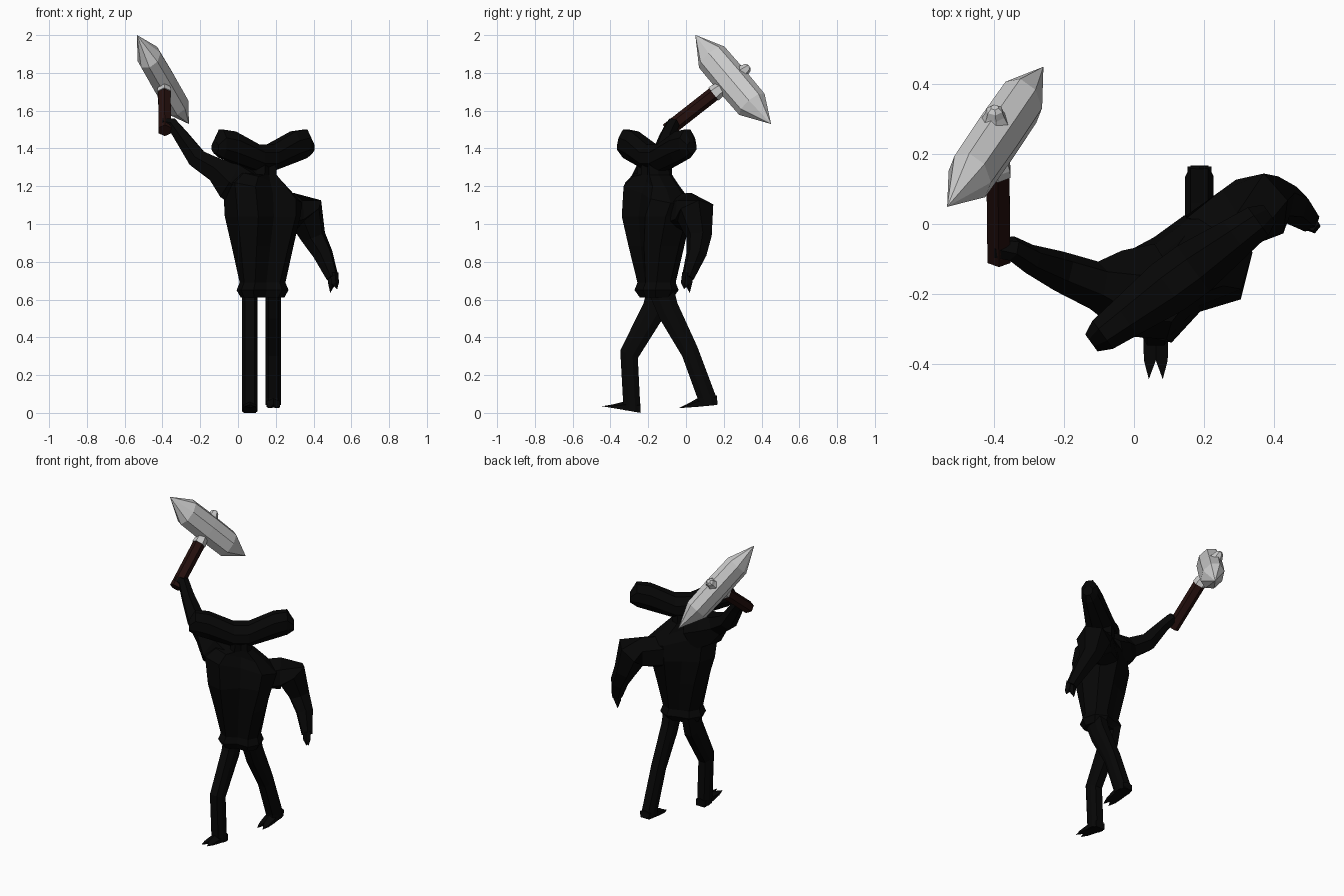
import bpy, bmesh, math
from mathutils import Vector as V

if "Cube" in bpy.data.objects:
    bpy.data.objects.remove(bpy.data.objects["Cube"])


def material(name, col):
    m = bpy.data.materials.new(name)
    m.diffuse_color = (*col, 1)
    m.use_nodes = True
    m.node_tree.nodes["Principled BSDF"].inputs["Base Color"].default_value = m.diffuse_color
    return m


BLACK = material("black", (0.002, 0.002, 0.002))
BROWN = material("dark_wood", (0.018, 0.005, 0.004))


def loft(name, rings, mat=None):
    """Skin a list of equal-sized vertex rings; one-point rings become tips."""
    bm = bmesh.new()
    loops = [[bm.verts.new(p) for p in r] for r in rings]
    for a, b in zip(loops, loops[1:]):
        n = max(len(a), len(b))
        for i in range(n):
            j = (i + 1) % n
            if len(a) == 1:
                bm.faces.new((a[0], b[j], b[i]))
            elif len(b) == 1:
                bm.faces.new((a[i], a[j], b[0]))
            else:
                bm.faces.new((a[i], a[j], b[j], b[i]))
    for end in (loops[0], loops[-1]):
        if len(end) > 2:
            bm.faces.new(end)
    bmesh.ops.recalc_face_normals(bm, faces=bm.faces)
    me = bpy.data.meshes.new(name)
    bm.to_mesh(me)
    bm.free()
    ob = bpy.data.objects.new(name, me)
    bpy.context.collection.objects.link(ob)
    if mat:
        me.materials.append(mat)
    return ob


def ring(c, u, v, n=6, off=0.5):
    """Regular n-gon around c spanned by half-axes u and v."""
    return [V(c) + V(u) * math.cos(2 * math.pi * (i + off) / n)
            + V(v) * math.sin(2 * math.pi * (i + off) / n) for i in range(n)]


def limb(name, path, mat=BLACK, n=6):
    """Tube through (point, radius) stations, mitred at the joints."""
    pts = [V(p) for p, r in path]
    rings = []
    for i, (p, r) in enumerate(path):
        d = (pts[min(i + 1, len(pts) - 1)] - pts[max(i - 1, 0)]).normalized()
        u = V((1, 0.3, 0.2)).cross(d).normalized()
        rings.append([p] if r == 0 else ring(p, u * r, d.cross(u) * r, n))
    return loft(name, rings, mat)


# Torso and neck: twisted rings with a crease down the chest
SECTION = [(1, .45), (.55, 1), (0, .95), (-.55, 1), (-1, .45),
           (-1, -.45), (-.6, -1), (0, -.78), (.6, -1), (1, -.45)]
torso = []
for z, hu, hv, yaw, tilt in [(.61, .11, .075, 14, 0), (.65, .13, .1, 16, 0),
                             (.69, .115, .085, 18, 0), (.88, .155, .12, 26, 0),
                             (1.04, .195, .145, 32, 0), (1.165, .215, .125, 34, -.25),
                             (1.225, .15, .09, 35, -.3), (1.26, .065, .075, 35, 0),
                             (1.34, .055, .075, 35, 0)]:
    c, s = math.cos(math.radians(yaw)), math.sin(math.radians(yaw))
    torso.append([V((.13 + c * u * hu - s * v * hv, -.155 + s * u * hu + c * v * hv,
                     z + tilt * u * hu)) for u, v in SECTION])
loft("torso", torso, BLACK)

# Wide saddle-shaped head, lofted sideways
axis, side = V((.81, .59, 0)), V((-.59, .81, 0))
half = [(.315, 1.435, 1.375, .03), (.275, 1.5, 1.35, .05), (.195, 1.49, 1.325, .06),
        (.045, 1.42, 1.28, .08)]
stations = [(-s, a, b, w) for s, a, b, w in half] + half[::-1]
loft("head", [ring(V((.133, -.155, (a + b) / 2)) + axis * s, side * w * 1.08,
                   V((0, 0, (a - b) / 2 * 1.08)), 8) for s, a, b, w in stations], BLACK)

# Arms
limb("raised_arm", [((.06, -.17, 1.18), .12), ((-.04, -.19, 1.235), .115),
                    ((-.115, -.175, 1.285), .07), ((-.215, -.135, 1.345), .058),
                    ((-.3, -.1, 1.465), .042), ((-.35, -.07, 1.53), .036),
                    ((-.4, -.07, 1.53), .03)])
limb("lowered_arm", [((.2, -.05, 1.06), .1), ((.3, .02, 1.065), .1),
                     ((.36, .05, 1.06), .105), ((.4, .07, .93), .068),
                     ((.45, .055, .84), .055), ((.5, .01, .715), .034)])
# Hand with two pointed fingers
for k, tip in enumerate([(.488, .02, .635), (.525, -.01, .655)]):
    limb(f"finger_{k + 1}", [((.495 + .012 * k, .015 - .012 * k, .74), .024),
                             ((.495 + .018 * k, .012 - .018 * k, .685), .022), (tip, 0)], n=5)


# Legs: each station is (z front, y front, z back, y back)
def leg(name, cx, path):
    rings = []
    for zf, yf, zb, yb in path:
        rings.append([V((cx + dx, yf + (yb - yf) * t, zf + (zb - zf) * t)) for dx, t in
                      [(-.025, 0), (.025, 0), (.041, .3), (.041, .7),
                       (.025, 1), (-.025, 1), (-.041, .7), (-.041, .3)]])
    loft(name, rings, BLACK)


def foot(name, cx, heel, front, tip):
    """Two pointed toes growing out of the ankle; points are (y, z)."""
    for sgn, label in ((-1, "left"), (1, "right")):
        rings = []
        for t, w, h in ((0, .036, .045), (.55, .034, .018)):
            y = front[0] + (tip[0] - front[0]) * t
            z = front[1] + (tip[1] - front[1]) * t
            rings.append([V((cx + x, y, z + dz)) for x, dz in
                          [(0, 0), (sgn * w, 0), (sgn * w, h * .6), (0, h)]])
        sole = [V((cx + x, heel[0], heel[1] + dz)) for x, dz in
                [(0, 0), (sgn * .032, 0), (sgn * .034, .04), (0, .05)]]
        loft(f"{name}_{label}_toe", [sole] + rings + [[V((cx + sgn * .02, *tip))]], BLACK)


leg("front_leg", .0625, [(.64, -.21, .64, -.08), (.58, -.225, .52, -.11), (.33, -.348, .29, -.255),
                         (.06, -.333, .05, -.243), (.015, -.33, .003, -.24)])
foot("front_foot", .0625, (-.24, 0), (-.325, .015), (-.445, .035))
leg("back_leg", .1875, [(.64, -.2, .64, -.06), (.5, -.14, .58, -.045), (.3, -.02, .35, .06),
                        (.08, .06, .07, .165), (.04, .06, .045, .168)])
foot("back_foot", .1875, (.165, .042), (.06, .032), (-.04, .025))

# Pick-hammer: handle, flared collar, double-pointed head and end knob
ctr = V((-.3975, .25, 1.765))
a = V((.275, .4, -.47)).normalized()
h = V((0, .79, .61))
h = (h - a * h.dot(a)).normalized()
w = a.cross(h)
base, top = V((-.387, -.1, 1.495)), V((-.39, .155, 1.695))
X, N = V((1, 0, 0)), V((0, -.62, .785))
loft("handle", [ring(p, X * .038, N * .038) for p in (base, top)], BROWN)
loft("collar", [ring(top - h * .012, X * .042, N * .044), ring(top + h * .012, X * .04, N * .042),
                ring(ctr - h * .03, X * .025, N * .025)])
blade = [[ctr - a * .339]]
for s, k in ((-.18, .95), (0, .98), (.18, .95)):
    blade.append(ring(ctr + a * s - h * .01, h * .092 * k, w * .07 * k, 8, 0))
loft("hammer_head", blade + [[ctr + a * .339]])
loft("end_knob", [ring(ctr + h * d, a * r, w * r) for d, r in
                  ((.05, .045), (.08, .03), (.1, .024), (.11, .012))])
